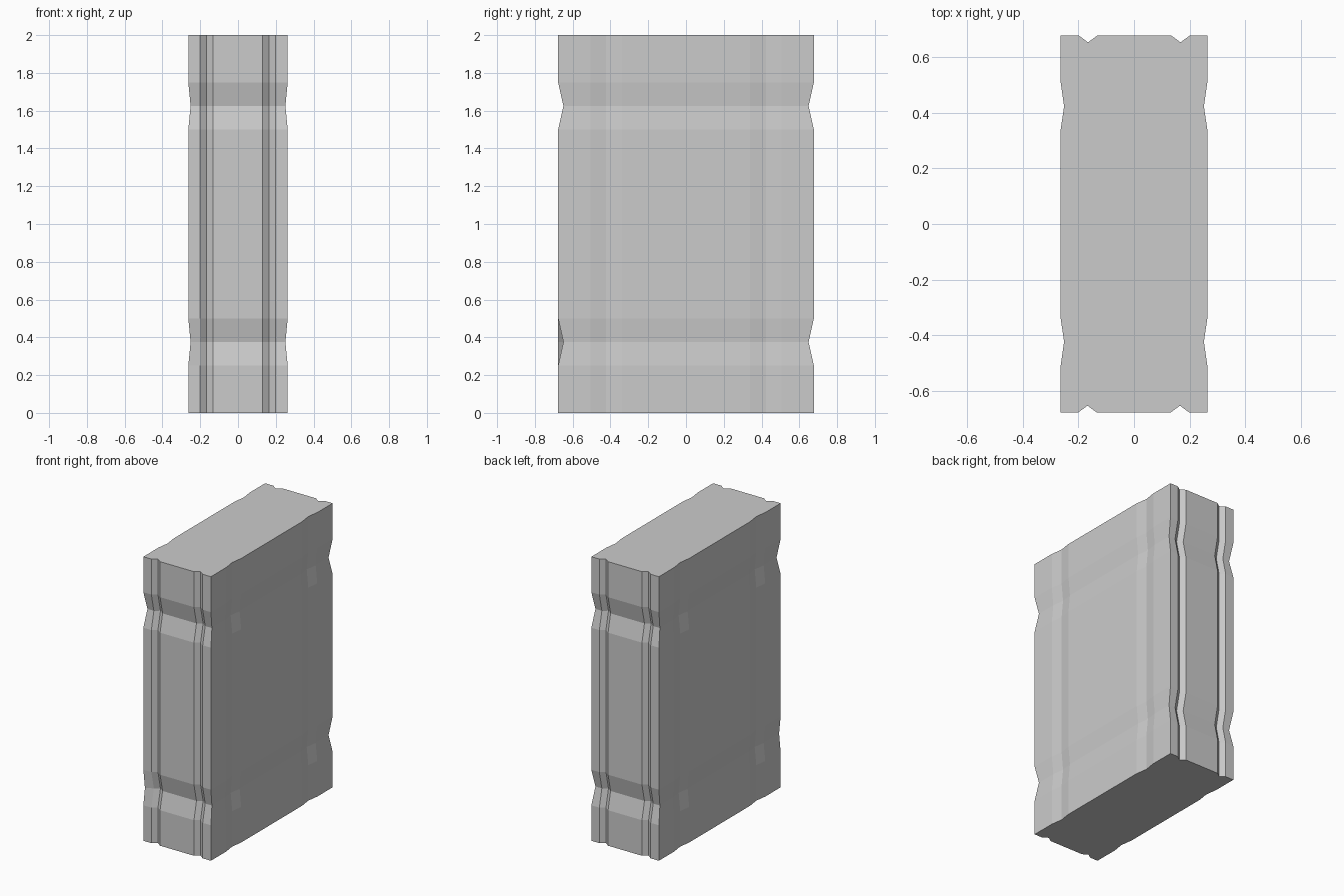
import bpy, bmesh

if "Cube" in bpy.data.objects:
    bpy.data.objects.remove(bpy.data.objects["Cube"])

# Half sizes and groove depths
HX, HY = 0.263, 0.677
SIDE_DEPTH, END_DEPTH = 0.012, 0.028

# Outline with V grooves in all four walls, counter-clockwise from front left
front = [(-HX, -HY)]
for c in (-0.167, 0.165):
    front += [(c - 0.034, -HY), (c, -HY + 0.025), (c + 0.034, -HY)]
right = [(HX, -HY)]
for c in (-0.423, 0.423):
    right += [(HX, c - 0.083), (HX - SIDE_DEPTH, c), (HX, c + 0.083)]
half = front + right
outline = half + [(-x, -y) for x, y in half]

# Levels up the block; True marks the bottom of a horizontal groove
levels = [(0, False), (0.25, False), (0.375, True), (0.5, False),
          (1.5, False), (1.625, True), (1.75, False), (2.0, False)]


def pull_in(value, limit, depth):
    """Move a wall coordinate towards the centre if it lies on that wall."""
    if abs(value) < limit:
        return value
    return value - depth if value > 0 else value + depth


bm = bmesh.new()
rings = []
for z, groove in levels:
    ring = []
    for x, y in outline:
        if groove:
            x, y = pull_in(x, 0.24, SIDE_DEPTH), pull_in(y, 0.6, END_DEPTH)
        ring.append(bm.verts.new((x, y, z)))
    rings.append(ring)

# The lower front left corner stays filled out to the front
rings[2][0].co.y = -HY

# Walls and end caps
n = len(outline)
for low, high in zip(rings, rings[1:]):
    for i in range(n):
        j = (i + 1) % n
        bm.faces.new((low[i], low[j], high[j], high[i]))
bm.faces.new(rings[0][::-1])
bm.faces.new(rings[-1])
bmesh.ops.recalc_face_normals(bm, faces=bm.faces)

mesh = bpy.data.meshes.new("grooved_block")
bm.to_mesh(mesh)
bm.free()
block = bpy.data.objects.new("grooved_block", mesh)
bpy.context.collection.objects.link(block)
